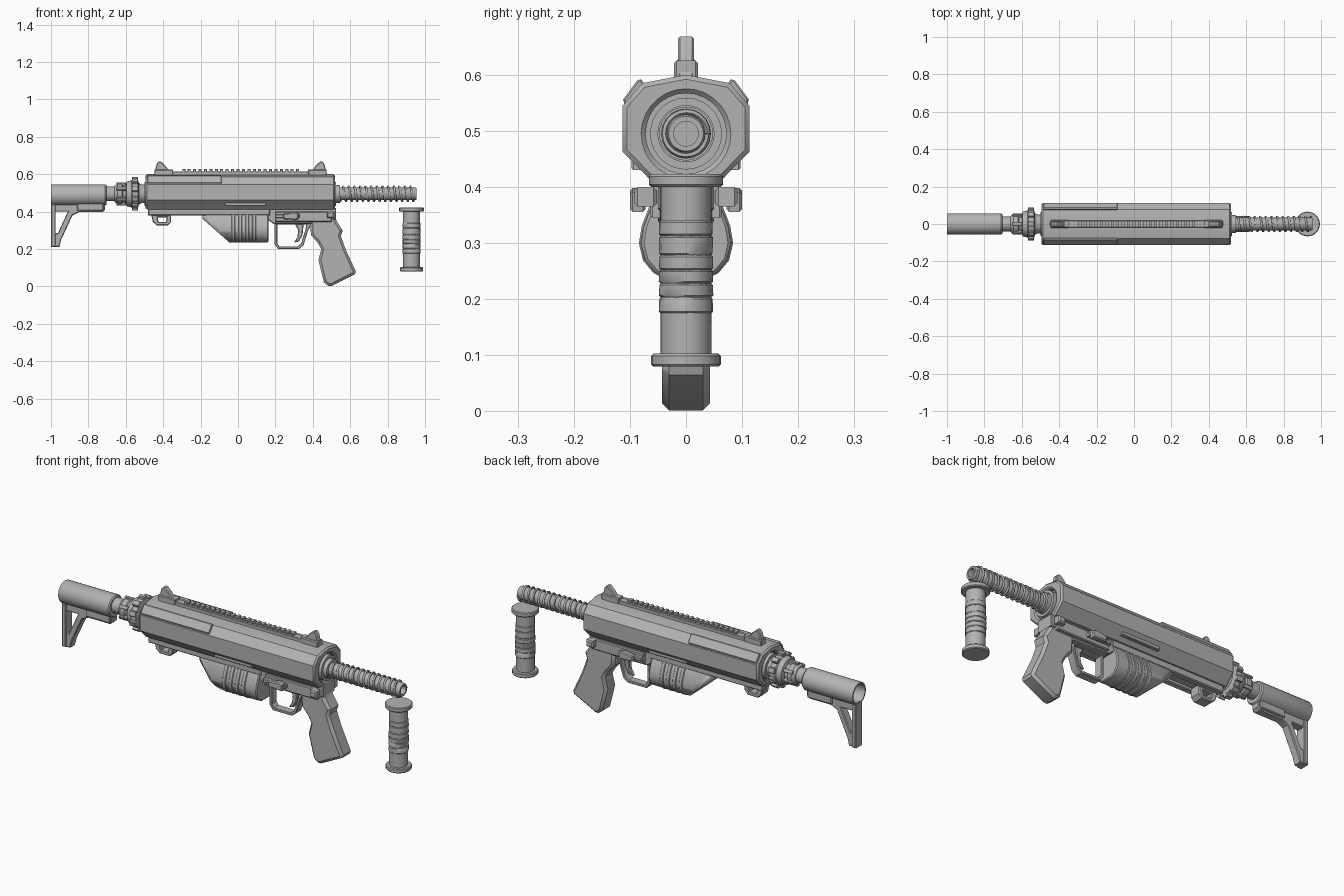
import bpy, bmesh, math, random
from mathutils import Matrix, Vector

random.seed(4)
if "Cube" in bpy.data.objects:
    bpy.data.objects.remove(bpy.data.objects["Cube"], do_unlink=True)

GREY = bpy.data.materials.new("plain grey")
GREY.use_nodes = True
GREY.diffuse_color = (0.45, 0.45, 0.45, 1)
GREY.node_tree.nodes["Principled BSDF"].inputs["Base Color"].default_value = (0.45, 0.45, 0.45, 1)

SIDE = Matrix.Rotation(math.pi / 2, 4, 'X')                      # outline in x, z
ALONG = Matrix(((0, 0, 1, 0), (1, 0, 0, 0), (0, 1, 0, 0), (0, 0, 0, 1)))  # outline in y, z


def finish(name, mesh, angle=35):
    """Put a mesh in the scene with the material and sharp-edged smooth shading."""
    mesh.materials.clear()
    mesh.materials.append(GREY)
    ob = bpy.data.objects.new(name, mesh)
    bpy.context.collection.objects.link(ob)
    bpy.ops.object.select_all(action='DESELECT')
    ob.select_set(True)
    bpy.context.view_layer.objects.active = ob
    bpy.ops.object.shade_smooth_by_angle(angle=math.radians(angle))
    return ob


def curve_mesh(curve):
    tmp = bpy.data.objects.new("tmp", curve)
    bpy.context.collection.objects.link(tmp)
    dg = bpy.context.evaluated_depsgraph_get()
    mesh = bpy.data.meshes.new_from_object(tmp.evaluated_get(dg))
    bpy.data.objects.remove(tmp)
    bpy.data.curves.remove(curve)
    return mesh


def plate(name, outline, half, frame=SIDE, holes=(), bevel=0.004, shift=(0, 0, 0)):
    """Extrude an outline, with optional holes and bevelled rims."""
    cu = bpy.data.curves.new(name, 'CURVE')
    cu.dimensions, cu.fill_mode = '2D', 'BOTH'
    cu.extrude, cu.bevel_depth, cu.offset, cu.bevel_resolution = half - bevel, bevel, -bevel, 0
    for pts in (outline, *holes):
        sp = cu.splines.new('POLY')
        sp.points.add(len(pts) - 1)
        for p, (a, b) in zip(sp.points, pts):
            p.co = (a, b, 0, 1)
        sp.use_cyclic_u = True
    mesh = curve_mesh(cu)
    mesh.transform(Matrix.Translation(shift) @ frame)
    bm = bmesh.new()
    bm.from_mesh(mesh)
    bmesh.ops.remove_doubles(bm, verts=bm.verts, dist=1e-5)
    bmesh.ops.recalc_face_normals(bm, faces=bm.faces)
    bm.to_mesh(mesh)
    bm.free()
    return finish(name, mesh)


def box(name, x0, x1, y0, y1, z0, z1, bevel=0.004):
    return plate(name, [(x0, z0), (x1, z0), (x1, z1), (x0, z1)], (y1 - y0) / 2,
                 bevel=bevel, shift=(0, (y0 + y1) / 2, 0))


def lathe(name, prof, centre, axis='X', n=28, closed=False, wobble=0):
    """Revolve (distance, radius) pairs about an axis."""
    bm = bmesh.new()
    rings = []
    for d, r in prof:
        ring = []
        for i in range(n):
            a = math.tau * i / n
            k = r + random.uniform(-wobble, wobble)
            u, v = k * math.cos(a), k * math.sin(a)
            p = Vector((d, u, v)) if axis == 'X' else Vector((u, v, d))
            ring.append(bm.verts.new(p + Vector(centre)))
        rings.append(ring)
    pairs = list(zip(rings, rings[1:])) + ([(rings[-1], rings[0])] if closed else [])
    for a, b in pairs:
        for i in range(n):
            bm.faces.new((a[i], a[(i + 1) % n], b[(i + 1) % n], b[i]))
    if not closed:
        bm.faces.new(rings[0])
        bm.faces.new(rings[-1])
    bmesh.ops.recalc_face_normals(bm, faces=bm.faces)
    mesh = bpy.data.meshes.new(name)
    bm.to_mesh(mesh)
    bm.free()
    return finish(name, mesh)


def mirror(pts):
    return pts + [(-a, b) for a, b in reversed(pts) if a > 1e-6]


def circle(r, cz, n=28):
    return [(r * math.cos(math.tau * i / n), cz + r * math.sin(math.tau * i / n)) for i in range(n)]


CZ = 0.495
AXIS = (0, 0, CZ)

# Faceted main housing, open at both ends
body = mirror([(0, 0.412), (0.063, 0.412), (0.113, 0.463), (0.113, 0.545), (0.078, 0.585), (0, 0.6)])
plate("housing", body, 0.507, ALONG, [circle(0.072, CZ)], 0.008, (0.0125, 0, 0))
lathe("housing_core", [(-0.47, 0.074), (0.495, 0.074)], AXIS)
for x in (-0.485, 0.51):
    lathe("mouth_ring", [(x - 0.015, 0.05), (x - 0.015, 0.064), (x + 0.015, 0.064), (x + 0.015, 0.05)],
          AXIS, closed=True)

# Raised side panels on the upper chamfers and grooves of trim along the lower body
for s in (1, -1):
    plate("chamfer_panel", [(s * 0.07, 0.578), (s * 0.080, 0.592), (s * 0.087, 0.59), (s * 0.112, 0.556),
                            (s * 0.108, 0.542)], 0.198, ALONG, bevel=0.003, shift=(-0.287, 0, 0))
    box("lower_trim", -0.07, 0.15, s * 0.085 - 0.012, s * 0.085 + 0.012, 0.43, 0.452, 0.003)
    box("under_rail", -0.48, 0.17, s * 0.04 - 0.015, s * 0.04 + 0.015, 0.38, 0.42)
box("under_plate", -0.48, 0.17, -0.03, 0.03, 0.395, 0.42)

# Top rail with teeth and a sight at each end
box("top_rail", -0.44, 0.47, -0.018, 0.018, 0.59, 0.614, 0.003)
for i in range(22):
    x = -0.29 + i * 0.029
    box("rail_tooth", x - 0.008, x + 0.008, -0.017, 0.017, 0.61, 0.627, 0.002)
sight = [(-0.45, 0.595), (-0.435, 0.655), (-0.425, 0.668), (-0.412, 0.668), (-0.392, 0.65), (-0.375, 0.628),
         (-0.35, 0.622), (-0.345, 0.595)]
for name, m in (("rear_sight", 1), ("front_sight", -1)):
    pts = [(0.0135 + m * (x - 0.0135), z) for x, z in sight]
    plate(name, pts, 0.0145)
    x = 0.0135 - m * 0.411
    box(name + "_base", x - 0.05, x + 0.05, -0.021, 0.021, 0.59, 0.625)

# Collar between housing and stock, with lugs on its ring
lathe("collar", [(-0.66, 0.03), (-0.66, 0.043), (-0.645, 0.054), (-0.62, 0.054), (-0.615, 0.047), (-0.60, 0.047),
                 (-0.595, 0.066), (-0.57, 0.072), (-0.565, 0.078), (-0.535, 0.078), (-0.53, 0.058),
                 (-0.515, 0.05), (-0.46, 0.05)], AXIS)
for i in range(10):
    a = math.tau * i / 10
    lug = box("collar_lug", -0.568, -0.534, -0.014, 0.014, 0.068, 0.09, 0.003)
    lug.data.transform(Matrix.Translation(AXIS) @ Matrix.Rotation(a, 4, 'X'))
for i in range(6):
    lug = box("collar_rib", -0.65, -0.60, -0.01, 0.01, 0.042, 0.062, 0.003)
    lug.data.transform(Matrix.Translation(AXIS) @ Matrix.Rotation(math.tau * i / 6, 4, 'X'))

# Hollow stock tube and its triangular shoulder piece
lathe("stock_neck", [(-0.72, 0.039), (-0.64, 0.039)], AXIS)
lathe("stock_tube", [(-0.99, 0.045), (-1.0, 0.048), (-1.0, 0.055), (-0.995, 0.057), (-0.71, 0.057),
                     (-0.704, 0.052), (-0.704, 0.02), (-0.9, 0.02), (-0.9, 0.045)], (0, 0, 0.489), closed=True)
plate("shoulder_piece", [(-0.997, 0.445), (-0.997, 0.212), (-0.955, 0.212), (-0.945, 0.25), (-0.885, 0.38),
                         (-0.85, 0.397), (-0.725, 0.397), (-0.71, 0.41), (-0.71, 0.445)], 0.022,
      holes=[[(-0.975, 0.40), (-0.975, 0.285), (-0.963, 0.285), (-0.91, 0.40)]])
box("shoulder_pad", -0.999, -0.975, -0.028, 0.028, 0.212, 0.44)
box("stock_latch", -0.86, -0.72, -0.03, 0.03, 0.405, 0.445)

# Strap loop under the housing
plate("strap_loop", [(-0.465, 0.39), (-0.455, 0.345), (-0.435, 0.326), (-0.375, 0.326), (-0.357, 0.345),
                     (-0.357, 0.39)], 0.03, holes=[[(-0.43, 0.37), (-0.425, 0.345), (-0.385, 0.345), (-0.38, 0.37)]])

# Forward grip: egg-shaped section with its nose cut off by slanting planes
sec = mirror([(0, 0.236), (0.03, 0.236), (0.055, 0.248), (0.073, 0.27), (0.08, 0.30), (0.075, 0.33),
              (0.058, 0.375), (0.05, 0.385)])
grip = plate("fore_grip", sec, 0.176, ALONG, bevel=0.005, shift=(-0.014, 0, 0))
bm = bmesh.new()
bm.from_mesh(grip.data)
for co, no in (((-0.188, 0, 0.36), (-0.66, 0, -0.75)), ((-0.19, 0.045, 0.3), (-0.35, 0.94, 0)),
               ((-0.19, -0.045, 0.3), (-0.35, -0.94, 0))):
    bmesh.ops.bisect_plane(bm, geom=bm.verts[:] + bm.edges[:] + bm.faces[:], dist=1e-5,
                           plane_co=co, plane_no=no, clear_outer=True)
    bmesh.ops.holes_fill(bm, edges=[e for e in bm.edges if e.is_boundary], sides=0)
bmesh.ops.recalc_face_normals(bm, faces=bm.faces)
bm.to_mesh(grip.data)
bm.free()
for i in range(4):
    band = [(y * 1.05, 0.30 + (z - 0.30) * 1.03) for y, z in sec]
    plate("grip_band", band, 0.010, ALONG, bevel=0.003, shift=(-0.025 + i * 0.037, 0, 0))

# Receiver, side controls and trigger
plate("receiver", [(0.155, 0.42), (0.155, 0.36), (0.19, 0.335), (0.39, 0.335), (0.40, 0.345), (0.525, 0.36),
                   (0.525, 0.42)], 0.05)
for s in (1, -1):
    box("receiver_step", 0.20, 0.50, s * 0.053 - 0.011, s * 0.053 + 0.011, 0.345, 0.40)
    box("control_bar", 0.20, 0.33, s * 0.07 - 0.012, s * 0.07 + 0.012, 0.365, 0.385)
    plate("control_lever", [(0.24, 0.36), (0.32, 0.355), (0.325, 0.39), (0.30, 0.398), (0.24, 0.388)], 0.014,
          bevel=0.005, shift=(0, s * 0.086, 0))
    box("rear_knob", 0.475, 0.515, s * 0.072 - 0.02, s * 0.072 + 0.02, 0.365, 0.40, 0.006)
plate("trigger_guard", [(0.195, 0.345), (0.195, 0.225), (0.215, 0.20), (0.325, 0.20), (0.35, 0.22), (0.375, 0.30),
                        (0.40, 0.345)], 0.022, bevel=0.003,
      holes=[[(0.21, 0.33), (0.21, 0.23), (0.222, 0.214), (0.318, 0.214), (0.337, 0.23), (0.36, 0.30), (0.365, 0.33)]])
plate("trigger", [(0.30, 0.345), (0.322, 0.30), (0.318, 0.265), (0.30, 0.235), (0.325, 0.24), (0.345, 0.275),
                  (0.352, 0.345)], 0.012)

# Raked pistol grip
plate("pistol_grip", [(0.385, 0.35), (0.39, 0.275), (0.425, 0.235), (0.445, 0.20), (0.43, 0.14), (0.46, 0.02),
                      (0.485, 0.002), (0.50, 0.002), (0.625, 0.065), (0.63, 0.08), (0.575, 0.20), (0.55, 0.27),
                      (0.56, 0.30), (0.53, 0.345), (0.52, 0.37), (0.40, 0.37)], 0.043, bevel=0.013)

# Hollow barrel with a coil spring around it
lathe("barrel", [(0.46, 0.022), (0.46, 0.034), (0.95, 0.034), (0.955, 0.031), (0.955, 0.022)], AXIS, closed=True)
lathe("barrel_plug", [(0.47, 0.0225), (0.90, 0.0225)], AXIS)
lathe("barrel_base", [(0.49, 0.048), (0.545, 0.048)], AXIS)
cu = bpy.data.curves.new("coil", 'CURVE')
cu.dimensions, cu.bevel_depth, cu.bevel_resolution = '3D', 0.0055, 1
sp = cu.splines.new('POLY')
turns, steps = 14, 20
sp.points.add(turns * steps)
for i, p in enumerate(sp.points):
    a = math.tau * i / steps
    p.co = (0.525 + 0.42 * i / (turns * steps), 0.039 * math.cos(a), CZ + 0.039 * math.sin(a), 1)
finish("coil_spring", curve_mesh(cu), 60)

# Detached upright handle with flanges and a rough wrap
HX = (0.928, 0, 0)
lathe("handle_core", [(0.085, 0.045), (0.415, 0.045)], HX, 'Z')
for z0, z1, r in ((0.08, 0.103, 0.062), (0.40, 0.423, 0.066)):
    lathe("handle_flange", [(z0, r - 0.004), (z0 + 0.004, r), (z1 - 0.004, r), (z1, r - 0.004)], HX, 'Z')
z = 0.175
while z < 0.33:
    h = random.uniform(0.015, 0.035)
    wrap = lathe("handle_wrap", [(z, 0.045), (z + 0.003, 0.048), (z + h - 0.003, 0.048), (z + h, 0.045)],
                 HX, 'Z', 16, wobble=0.001)
    z += h
